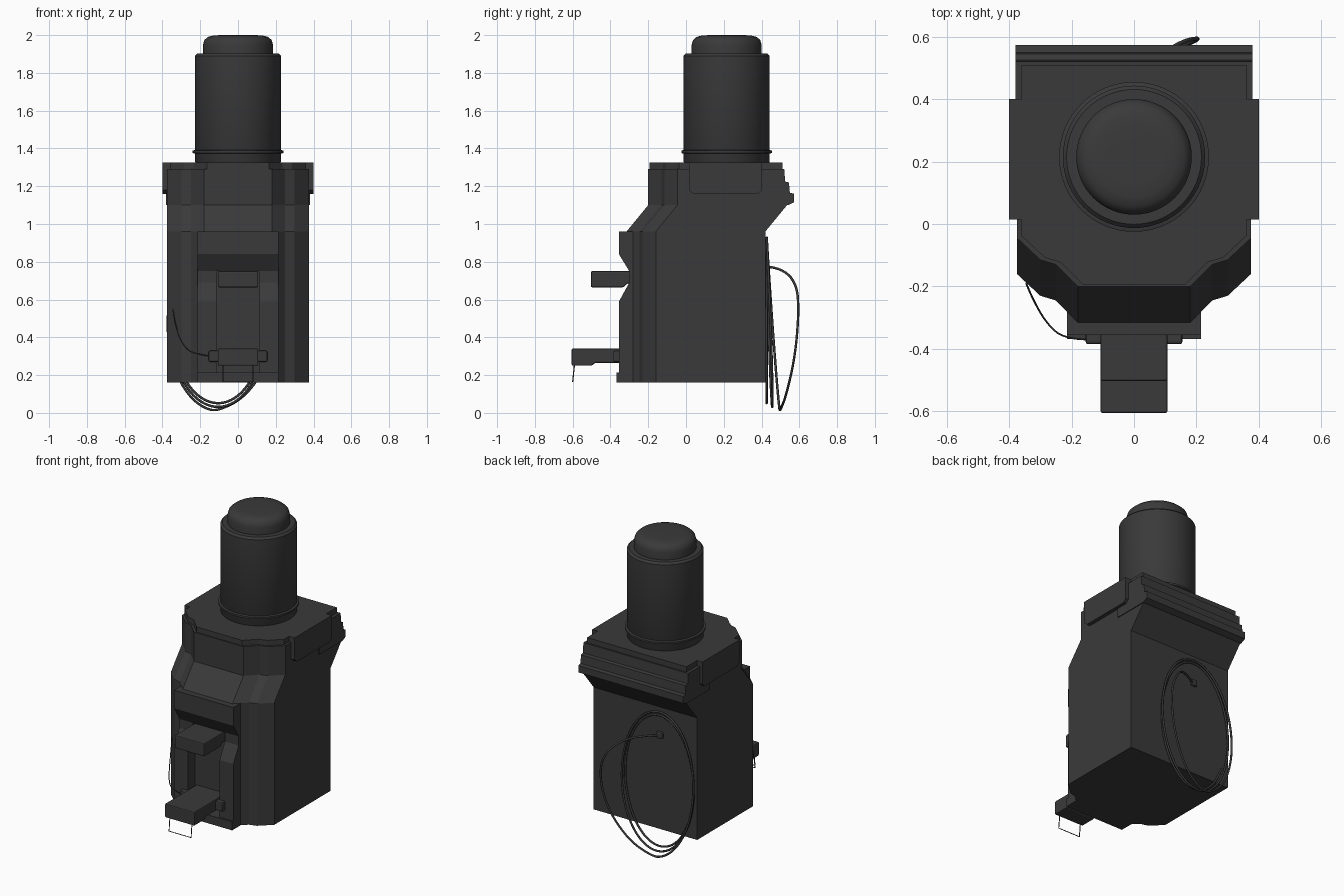
import bpy, bmesh, math

cube = bpy.data.objects.get("Cube")
if cube:
    bpy.data.objects.remove(cube, do_unlink=True)

charcoal = bpy.data.materials.new("charcoal_plastic")
charcoal.use_nodes = True
COLOUR = (0.042, 0.042, 0.042, 1)
charcoal.diffuse_color = COLOUR
charcoal.node_tree.nodes["Principled BSDF"].inputs["Base Color"].default_value = COLOUR


def activate(ob):
    bpy.ops.object.select_all(action='DESELECT')
    ob.select_set(True)
    bpy.context.view_layer.objects.active = ob


def loft(name, rings, bevel=0, smooth=False):
    """Skin matching rings of points and cap both ends."""
    bm = bmesh.new()
    rows = [[bm.verts.new(p) for p in ring] for ring in rings]
    n = len(rows[0])
    for a, b in zip(rows, rows[1:]):
        for i in range(n):
            j = (i + 1) % n
            bm.faces.new((a[i], a[j], b[j], b[i]))
    bm.faces.new(rows[0])
    bm.faces.new(rows[-1])
    bmesh.ops.recalc_face_normals(bm, faces=bm.faces)
    mesh = bpy.data.meshes.new(name)
    bm.to_mesh(mesh)
    bm.free()
    mesh.materials.append(charcoal)
    ob = bpy.data.objects.new(name, mesh)
    bpy.context.collection.objects.link(ob)
    activate(ob)
    if bevel:
        mod = ob.modifiers.new("bevel", 'BEVEL')
        mod.width, mod.segments = bevel, 2
        bpy.ops.object.modifier_apply(modifier=mod.name)
    if smooth:
        bpy.ops.object.shade_smooth_by_angle(angle=math.radians(35))
    return ob


def side_prism(name, profile, x0, x1, bevel=0):
    """Extrude a (y, z) profile across x."""
    return loft(name, [[(x, y, z) for y, z in profile] for x in (x0, x1)], bevel)


def box(name, x, y, z, bevel=0):
    return side_prism(name, [(y[0], z[0]), (y[1], z[0]), (y[1], z[1]), (y[0], z[1])], *x, bevel)


def lathe(name, profile, cy, sides=64):
    ring = [(math.cos(math.tau * i / sides), math.sin(math.tau * i / sides)) for i in range(sides)]
    return loft(name, [[(r * c, cy + r * s, z) for c, s in ring] for r, z in profile], smooth=True)


def wire(name, points, radius, kind='NURBS', cyclic=False):
    curve = bpy.data.curves.new(name, 'CURVE')
    curve.dimensions = '3D'
    curve.bevel_depth, curve.bevel_resolution = radius, 2
    curve.use_fill_caps = True
    spline = curve.splines.new(kind)
    spline.points.add(len(points) - 1)
    for p, co in zip(spline.points, points):
        p.co = (*co, 1)
    spline.use_cyclic_u = cyclic
    if kind == 'NURBS':
        spline.order_u = 3
        spline.use_endpoint_u = True
        spline.resolution_u = 6
    curve.materials.append(charcoal)
    ob = bpy.data.objects.new(name, curve)
    bpy.context.collection.objects.link(ob)
    activate(ob)
    bpy.ops.object.convert(target='MESH')
    bpy.ops.object.shade_smooth_by_angle(angle=math.radians(50))


def plan(z, shift, back, inset=0):
    """Body outline with a stepped front; shift moves the front edge back."""
    half = [(0.375, back), (0.375, -0.16), (0.30, -0.23), (0.25, -0.245), (0.18, -0.315)]
    right = [(x - inset, y if i == 0 else y + shift) for i, (x, y) in enumerate(half)]
    return [(x, y, z) for x, y in right + [(-x, y) for x, y in reversed(right)]]


# Main body with the front bay cut out
body = loft("body", [plan(0.16, 0, 0.42), plan(0.96, 0, 0.42),
                     plan(1.10, 0.115, 0.535), plan(1.29, 0.115, 0.51)])
cutter = box("bay_cutter", (-0.214, 0.214), (-0.6, -0.25), (0.1, 0.95))
cutter.hide_render = True
cut = body.modifiers.new("bay", 'BOOLEAN')
cut.operation, cut.object, cut.solver = 'DIFFERENCE', cutter, 'EXACT'
activate(body)
bpy.ops.object.modifier_apply(modifier=cut.name)
bpy.data.objects.remove(cutter, do_unlink=True)

# Lid, rear stepped moulding and side clips
loft("lid", [plan(z, 0.122, 0.51, 0.015) for z in (1.285, 1.325)])
side_prism("rear_moulding", [(0.3, 1.10), (0.54, 1.10), (0.573, 1.115), (0.573, 1.16),
                             (0.55, 1.165), (0.545, 1.22), (0.525, 1.225), (0.52, 1.29),
                             (0.3, 1.29)], -0.38, 0.38)
for side, s in (("left", 1), ("right", -1)):
    side_prism(side + "_clip", [(0.015, 1.325), (0.40, 1.325), (0.40, 1.18), (0.38, 1.16),
                                (0.04, 1.16), (0.015, 1.18)], s * 0.34, s * 0.40)

# Hopper tower
CY = 0.215
lathe("hopper", [(0.222, 1.32), (0.228, 1.33), (0.228, 1.89), (0.216, 1.903)], CY)
lathe("hopper_ring", [(0.228, 1.372), (0.24, 1.376), (0.24, 1.388), (0.228, 1.392)], CY)
lathe("hopper_cap", [(0.185, 1.89), (0.185, 1.95), (0.178, 1.974), (0.16, 1.99),
                     (0.13, 1.998), (0.09, 2.0)], CY)

# Front bay: head, cheeks, back panel and foot
side_prism("brew_head", [(-0.24, 0.96), (-0.355, 0.96), (-0.355, 0.84), (-0.30, 0.75),
                         (-0.24, 0.75)], -0.215, 0.215)
for side, s in (("left", 1), ("right", -1)):
    side_prism(side + "_cheek", [(-0.24, 0.76), (-0.30, 0.76), (-0.30, 0.69), (-0.355, 0.59),
                                 (-0.355, 0.16), (-0.24, 0.16)], s * 0.115, s * 0.215)
    box(side + "_tray_knob", (s * 0.10, s * 0.155), (-0.385, -0.34), (0.27, 0.33), 0.008)
box("bay_panel", (-0.116, 0.116), (-0.28, -0.24), (0.16, 0.76))
box("bay_foot", (-0.215, 0.215), (-0.368, -0.24), (0.16, 0.215))

# Spout and tray
side_prism("spout", [(-0.25, 0.75), (-0.503, 0.75), (-0.503, 0.665), (-0.33, 0.665),
                     (-0.31, 0.685), (-0.25, 0.685)], -0.107, 0.107, 0.006)
side_prism("tray", [(-0.25, 0.34), (-0.605, 0.34), (-0.605, 0.25), (-0.50, 0.25),
                    (-0.48, 0.265), (-0.25, 0.265)], -0.107, 0.107, 0.006)
wire("tray_wire", [(-0.08, -0.59, 0.26), (-0.08, -0.60, 0.165), (0.08, -0.60, 0.165),
                   (0.08, -0.59, 0.26)], 0.003, 'POLY')
wire("thin_front_cable", [(-0.345, -0.19, 0.55), (-0.33, -0.23, 0.44), (-0.28, -0.32, 0.34),
                          (-0.22, -0.37, 0.31), (-0.14, -0.37, 0.30)], 0.003)

# Power cable: leaves the socket, drops, then coils twice behind the body
box("cable_socket", (-0.13, -0.085), (0.41, 0.435), (0.755, 0.80), 0.01)
path = [(-0.107, 0.42, 0.775), (0.02, 0.50, 0.77), (0.15, 0.585, 0.69), (0.215, 0.598, 0.54),
        (0.18, 0.578, 0.30), (0.05, 0.53, 0.09)]
STEPS = 24
for i in range(2 * STEPS + 5):
    t = math.tau * i / STEPS
    turn = i / STEPS
    low = (1 + math.cos(t)) / 2
    depth = max(0.07 - 0.04 * turn, 0)
    path.append((-0.107 - 0.27 * math.sin(t) * (1 - 0.04 * turn),
                 0.427 + depth * low,
                 0.475 - (0.467 - 0.02 * turn) * math.cos(t)))
wire("power_cable", path, 0.0065)
